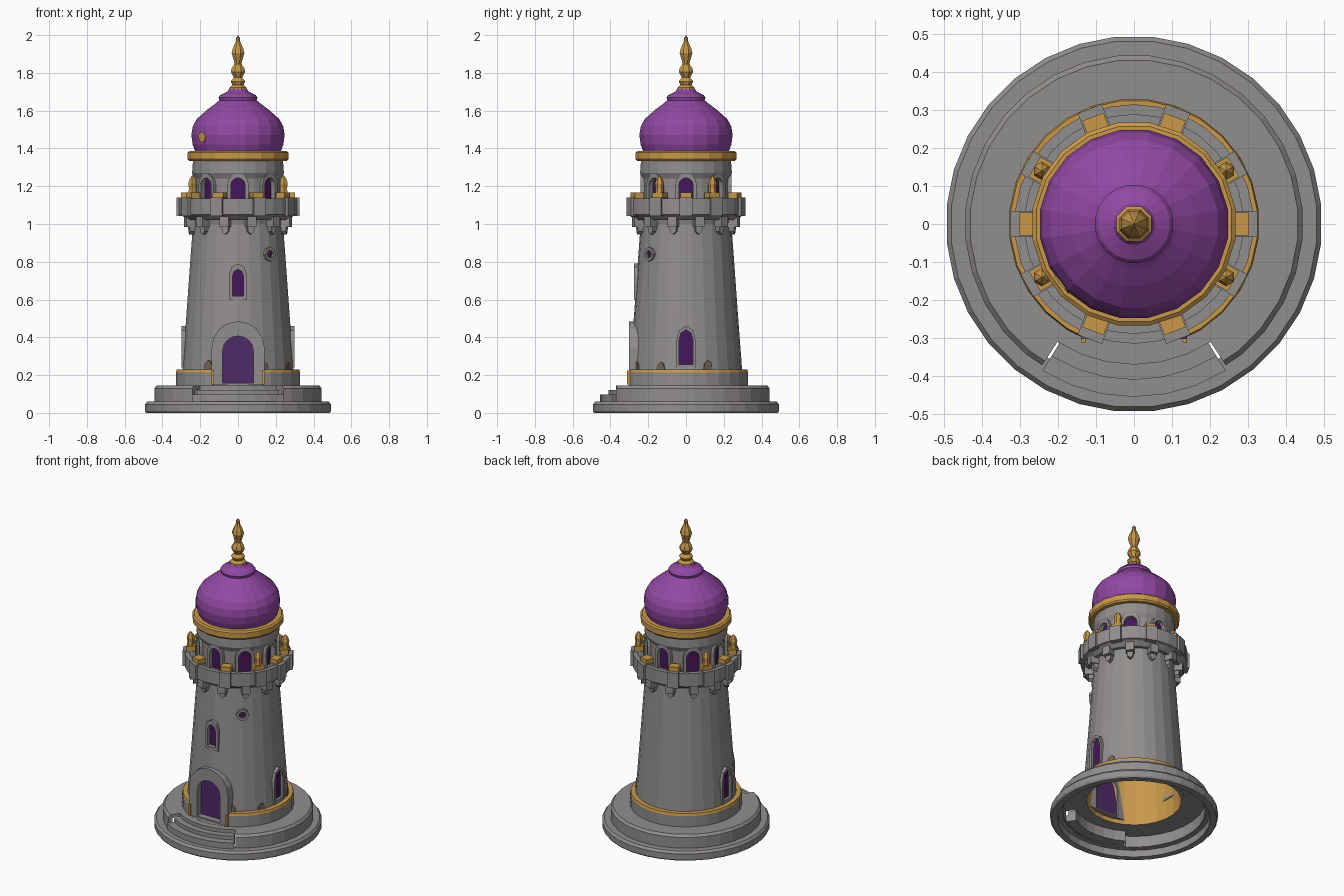
import bpy, bmesh, math
from math import sin, cos, pi, radians

if "Cube" in bpy.data.objects:
    bpy.data.objects.remove(bpy.data.objects["Cube"])


def material(name, r, g, b):
    m = bpy.data.materials.new(name)
    m.diffuse_color = (r, g, b, 1)
    m.use_nodes = True
    m.node_tree.nodes["Principled BSDF"].inputs["Base Color"].default_value = m.diffuse_color
    return m


STONE = material("grey stone", 0.285, 0.272, 0.265)
GOLD = material("gold", 0.58, 0.315, 0.068)
DOME = material("dome purple", 0.285, 0.065, 0.365)
DOOR = material("door purple", 0.078, 0.024, 0.14)
GLASS = material("dark window purple", 0.06, 0.008, 0.105)
BROWN = material("worn brown stone", 0.18, 0.125, 0.085)


def finish(name, bm, mats):
    bmesh.ops.remove_doubles(bm, verts=bm.verts, dist=1e-5)
    bmesh.ops.recalc_face_normals(bm, faces=bm.faces)
    me = bpy.data.meshes.new(name)
    bm.to_mesh(me)
    bm.free()
    for m in mats:
        me.materials.append(m)
    ob = bpy.data.objects.new(name, me)
    bpy.context.collection.objects.link(ob)
    return ob


def lathe(name, profile, seg, mats, ids=None, closed=True, at=(0, 0)):
    """Spin (radius, z) points; ids gives the material of each profile segment."""
    bm = bmesh.new()
    rings = [[bm.verts.new((at[0] + r * cos(2 * pi * (k + .5) / seg),
                            at[1] + r * sin(2 * pi * (k + .5) / seg), z))
              for k in range(seg)] for r, z in profile]
    n = len(rings)
    for i in range(n if closed else n - 1):
        a, b = rings[i], rings[(i + 1) % n]
        for k in range(seg):
            j = (k + 1) % seg
            f = bm.faces.new((a[k], a[j], b[j], b[k]))
            f.material_index = ids[i] if ids else 0
    return finish(name, bm, mats)


def arch(w, z0, z1, n=4, rise=1.0):
    """Arch outline as (sideways, z) points."""
    h = w * rise
    return [(-w, z0), (w, z0)] + [(w * cos(pi * i / n), z1 - h + h * sin(pi * i / n))
                                  for i in range(n + 1)]


def circle(r, z, n=8):
    return [(r * cos(2 * pi * i / n), z + r * sin(2 * pi * i / n)) for i in range(n)]


def rect(w, z0, z1, u=0):
    return [(u - w, z0), (u + w, z0), (u + w, z1), (u - w, z1)]


def prism(name, loop, d0, d1, deg, mat, hole=None):
    """Extrude an outline outward from distance d0 to d1 at an angle; optional hole."""
    a = radians(deg)
    bm = bmesh.new()

    def put(lp, d):
        return [bm.verts.new((cos(a) * d - sin(a) * u, sin(a) * d + cos(a) * u, z))
                for u, z in lp]
    A, B = put(loop, d0), put(loop, d1)
    n = len(loop)
    if hole:
        C, D = put(hole, d0), put(hole, d1)
    for i in range(n):
        j = (i + 1) % n
        bm.faces.new((A[i], A[j], B[j], B[i]))
        if hole:
            bm.faces.new((C[j], C[i], D[i], D[j]))
            bm.faces.new((B[i], B[j], D[j], D[i]))
            bm.faces.new((A[j], A[i], C[i], C[j]))
    if not hole:
        bm.faces.new(A)
        bm.faces.new(B)
    return finish(name, bm, [mat])


def sector(name, r0, r1, z0, z1, half, mat, n=6):
    """Curved block facing the front."""
    angs = [radians(-90 - half + 2 * half * i / n) for i in range(n + 1)]
    pts = [(r1 * cos(t), r1 * sin(t)) for t in angs] + \
          [(r0 * cos(t), r0 * sin(t)) for t in reversed(angs)]
    bm = bmesh.new()
    f = bm.faces.new([bm.verts.new((x, y, z0)) for x, y in pts])
    ex = bmesh.ops.extrude_face_region(bm, geom=[f])["geom"]
    bmesh.ops.translate(bm, vec=(0, 0, z1 - z0),
                        verts=[v for v in ex if isinstance(v, bmesh.types.BMVert)])
    return finish(name, bm, [mat])


def cut(ob, cutter):
    cutter.hide_render = True
    m = ob.modifiers.new("cut", "BOOLEAN")
    m.operation, m.solver, m.object = "DIFFERENCE", "EXACT", cutter
    bpy.context.view_layer.objects.active = ob
    bpy.ops.object.modifier_apply(modifier=m.name)
    bpy.data.objects.remove(cutter)


# Stepped round base, a hollow shell open underneath
lathe("lower_plinth", [(.45, 0), (.488, 0), (.495, .01), (.495, .045), (.483, .06), (.425, .06),
                       (.425, .048), (.45, .045)], 32, [STONE])
upper = lathe("upper_plinth", [(.42, .05), (.445, .05), (.445, .13), (.432, .145), (.285, .145),
                               (.285, .122), (.42, .122)], 32, [STONE])
cut(upper, sector("step_cutter", .37, .6, .058, .3, 33, STONE))
sector("upper_step", .36, .41, .055, .122, 32, STONE)
sector("lower_step", .40, .455, .055, .098, 32, STONE)

# Podium with gold top and a notch for the door
podium = lathe("podium", [(.285, .13), (.33, .13), (.33, .215), (.326, .23), (.285, .23)],
               28, [STONE, GOLD], [0, 0, 1, 1, 0])
cut(podium, prism("notch_cutter", rect(.135, .146, .4), .2, .5, -90, STONE))
for u in (-.134, .134):
    prism("gold_door_jamb", rect(.006, .15, .224, u), .25, .312, -90, GOLD)

# Tower shaft, gold inside near the foot
tower = lathe("tower_shaft", [(.302, .12), (.297, .23), (.275, .52), (.255, .8), (.24, 1.0), (.25, 1.04),
                              (0, 1.04), (0, .95), (.21, .95), (.258, .45), (.28, .12)],
              26, [STONE, GOLD], [0, 0, 0, 0, 0, 0, 0, 0, 0, 1, 0])

# Door and windows: name, angle, outer loop, inner loop, back, panel, frame front, colour
side = (arch(.052, .24, .46, 4, 1.5), arch(.037, .255, .44, 4, 1.5), .265, .281, .298, GLASS)
openings = [
    ("door", -90, arch(.14, .147, .485, 8), arch(.082, .157, .407, 8), .245, .265, .302, DOOR),
    ("front_window", -90, arch(.047, .6, .79, 4, 1.3), arch(.029, .618, .76, 4, 1.3),
     .235, .248, .274, GLASS),
    ("right_window", 0, *side),
    ("left_window", 180, *side),
    ("round_window", -49, circle(.038, .84), circle(.021, .84), .225, .25, .263, GLASS),
]
for name, deg, outer, inner, back, panel, front, colour in openings:
    cut(tower, prism(name + "_cutter", inner, panel - .006, .6, deg, STONE))
    prism(name + "_panel", inner, panel - .008, panel, deg, colour)
    prism(name + "_frame", outer, back, front, deg, STONE, hole=inner)

# Worn stones at the foot of the shaft
for deg, h in ((-122, .28), (-62, .27), (-27, .27), (23, .28)):
    prism("worn_stone", [(-.025, .23), (.025, .23), (.018, h - .01), (0, h), (-.02, h - .02)],
          .285, .3, deg, BROWN)

# Corbels under the gallery
for k in range(12):
    deg = 15 + 30 * k
    prism("corbel_top", rect(.025, .985, 1.045), .2, .29, deg, STONE)
    prism("corbel_foot", [(-.016, .96), (0, .945), (.016, .96), (.02, .99), (-.02, .99)],
          .2, .268, deg, STONE)

# Gallery floor and parapet
lathe("gallery", [(.2, 1.03), (.27, 1.02), (.298, 1.045), (.315, 1.05), (.315, 1.135),
                  (.288, 1.135), (.288, 1.08), (.2, 1.08)], 30, [STONE])

# Parapet piers with gold caps and pointed posts
for deg in (0, 30, 69, 111, 150, 180, 210, 249, 291, 330):
    prism("parapet_pier", rect(.034, 1.042, 1.14), .25, .325, deg, STONE)
    prism("gold_cap", rect(.03, 1.135, 1.168), .25, .302, deg, GOLD)
    if deg in (30, 150, 210, 330):
        x, y = .28 * cos(radians(deg)), .28 * sin(radians(deg))
        lathe("pointed_post", [(.022, 1.165), (.02, 1.19), (.024, 1.215), (.016, 1.24), (0, 1.257)],
              6, [GOLD], closed=False, at=(x, y))

# Arcade drum with eight arched openings
arcade = lathe("arcade_wall", [(.18, 1.06), (.228, 1.06), (.23, 1.24), (.245, 1.27), (.24, 1.34),
                               (.18, 1.34)], 24, [STONE])
for k in range(8):
    hole = arch(.038, 1.1, 1.244, 6)
    cut(arcade, prism("arcade_cutter", hole, .1, .4, 45 * k, STONE))
    prism("arcade_arch", arch(.056, 1.075, 1.268, 6), .2, .24, 45 * k, STONE, hole=hole)
lathe("arcade_core", [(0, 1.06), (.212, 1.06), (.212, 1.33), (0, 1.33)], 24, [GLASS], closed=False)

# Gold cornice, onion dome with a worn patch, and finial
lathe("gold_cornice", [(0, 1.333), (.262, 1.333), (.27, 1.343), (.27, 1.378), (.26, 1.386), (0, 1.386)],
      20, [GOLD], closed=False)
lathe("onion_dome", [(.228, 1.38), (.243, 1.42), (.25, 1.47), (.243, 1.515), (.222, 1.555), (.165, 1.605),
                     (.115, 1.642), (.1, 1.655), (.104, 1.67), (.095, 1.682), (.055, 1.702),
                     (.045, 1.72), (0, 1.72)], 20, [DOME], closed=False)
prism("dome_patch", circle(.03, 1.46, 6), .243, .25, -140, GOLD)
lathe("finial", [(.05, 1.705), (.05, 1.722), (.032, 1.735), (.042, 1.755), (.024, 1.775), (.041, 1.805),
                 (.036, 1.825), (.02, 1.848), (.024, 1.868), (.037, 1.905), (.03, 1.93),
                 (.013, 1.965), (.012, 1.985), (0, 2.0)], 8, [GOLD], closed=False)
